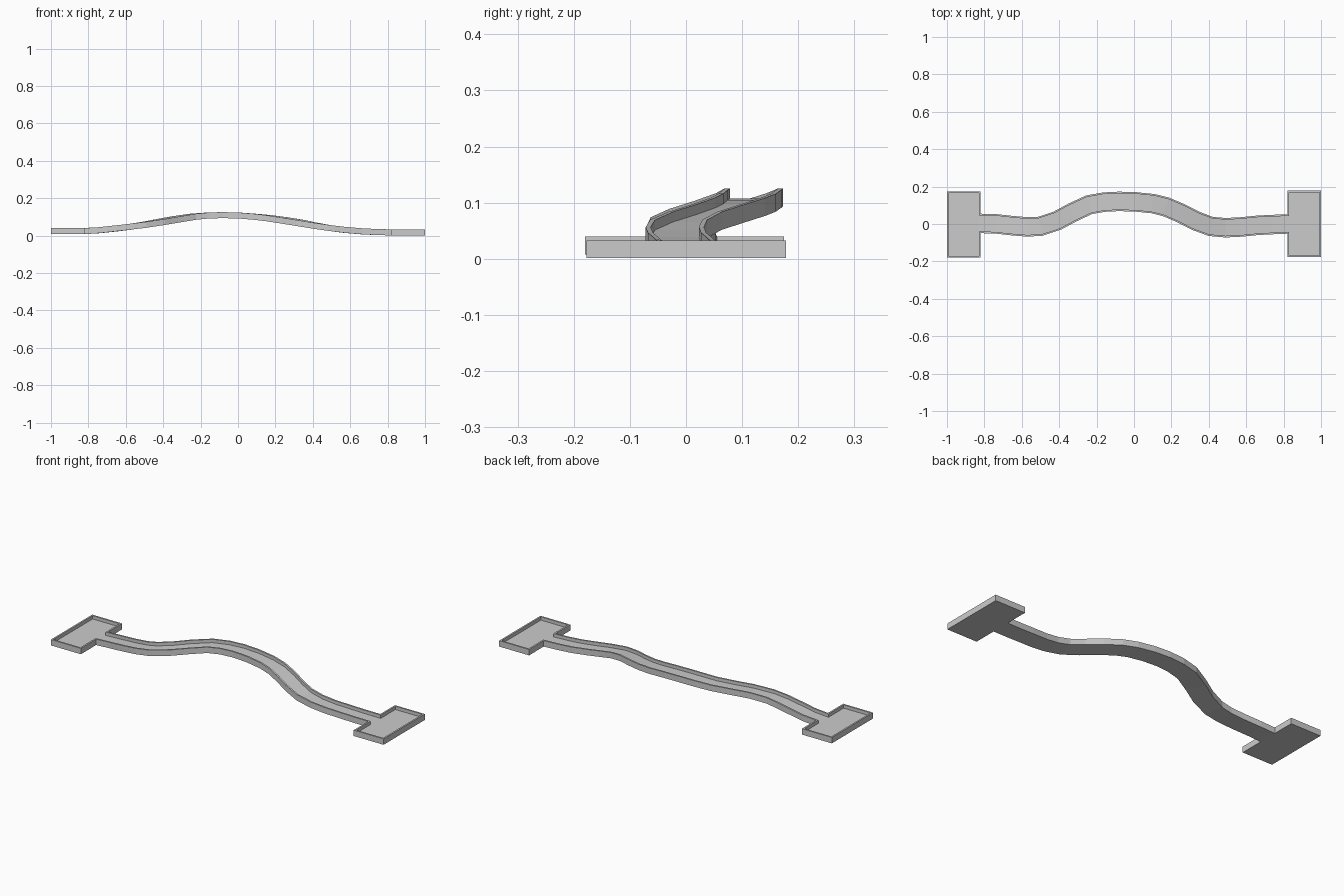
import bpy, bmesh
from mathutils import Vector

if "Cube" in bpy.data.objects:
    bpy.data.objects.remove(bpy.data.objects["Cube"])

H, FLOOR, WALL = 0.032, 0.014, 0.009      # total height, floor height, rim thickness
PAD_X, PAD_HW, LANE_HW = 0.82, 0.1775, 0.052

# Lane centre line: x, y, z of the underside
PATH = [(-0.82, 0.003, 0.008), (-0.74, 0.001, 0.013), (-0.65, -0.009, 0.0225),
        (-0.57, -0.0155, 0.032), (-0.50, -0.012, 0.042), (-0.41, 0.018, 0.057),
        (-0.33, 0.061, 0.071), (-0.24, 0.103, 0.085), (-0.16, 0.117, 0.0915),
        (-0.08, 0.121, 0.0935), (0.01, 0.118, 0.091), (0.10, 0.109, 0.084),
        (0.17, 0.092, 0.0765), (0.25, 0.058, 0.065), (0.33, 0.017, 0.052),
        (0.41, -0.013, 0.0375), (0.49, -0.020, 0.0245), (0.57, -0.016, 0.0145),
        (0.66, -0.007, 0.007), (0.74, -0.003, 0.003), (0.82, 0.0, 0.001)]
PATH = [Vector(p) for p in PATH]


def pad_pair(sx, side, cy, z):
    """Outer and inner plan points for one side of an end pad, far end first."""
    o = [Vector((sx, cy + side * PAD_HW, z)), Vector((sx * PAD_X, cy + side * PAD_HW, z))]
    i = [Vector((sx * (1 - WALL), cy + side * (PAD_HW - WALL), z)),
         Vector((sx * (PAD_X + WALL), cy + side * (PAD_HW - WALL), z))]
    return o, i


def side_lines(side):
    """Outer and inner plan lines of one side of the whole track."""
    outer, inner = pad_pair(-1, side, -0.0025, PATH[0].z)
    n = len(PATH)
    for k, p in enumerate(PATH):
        if k in (0, n - 1):
            nrm = Vector((0, 1, 0))
        else:
            t = PATH[k + 1] - PATH[k - 1]
            nrm = Vector((-t.y, t.x, 0)).normalized()
        o, i = p + nrm * side * LANE_HW, p + nrm * side * (LANE_HW - WALL)
        if k == 0:
            i.x -= WALL
        if k == n - 1:
            i.x += WALL
        outer.append(o)
        inner.append(i)
    o, i = pad_pair(1, side, 0.0005, PATH[-1].z)
    return outer + o[::-1], inner + i[::-1]


bm = bmesh.new()


def raise_line(line, dz):
    return [bm.verts.new(p + Vector((0, 0, dz))) for p in line]


(ro, ri), (lo, li) = side_lines(-1), side_lines(1)
n = len(ro)
rings = [raise_line(ro + lo[::-1], 0), raise_line(ro + lo[::-1], H),
         raise_line(ri + li[::-1], H), raise_line(ri + li[::-1], FLOOR)]

# Rim: outer wall, top and inner wall all the way round
for a, b in zip(rings, rings[1:]):
    for k in range(2 * n):
        j = (k + 1) % (2 * n)
        bm.faces.new((a[k], a[j], b[j], b[k]))

# Underside and playing floor: pads as single faces, lane as strips
for ring in (rings[0], rings[3]):
    right, left = ring[:n], ring[n:][::-1]
    spans = [(0, 3)] + [(k, k + 2) for k in range(2, n - 3)] + [(n - 3, n)]
    for s, e in spans:
        bm.faces.new(right[s:e] + left[s:e][::-1])

bmesh.ops.recalc_face_normals(bm, faces=bm.faces)
mesh = bpy.data.meshes.new("curved_track")
bm.to_mesh(mesh)
bm.free()
bpy.context.collection.objects.link(bpy.data.objects.new("curved_track", mesh))
